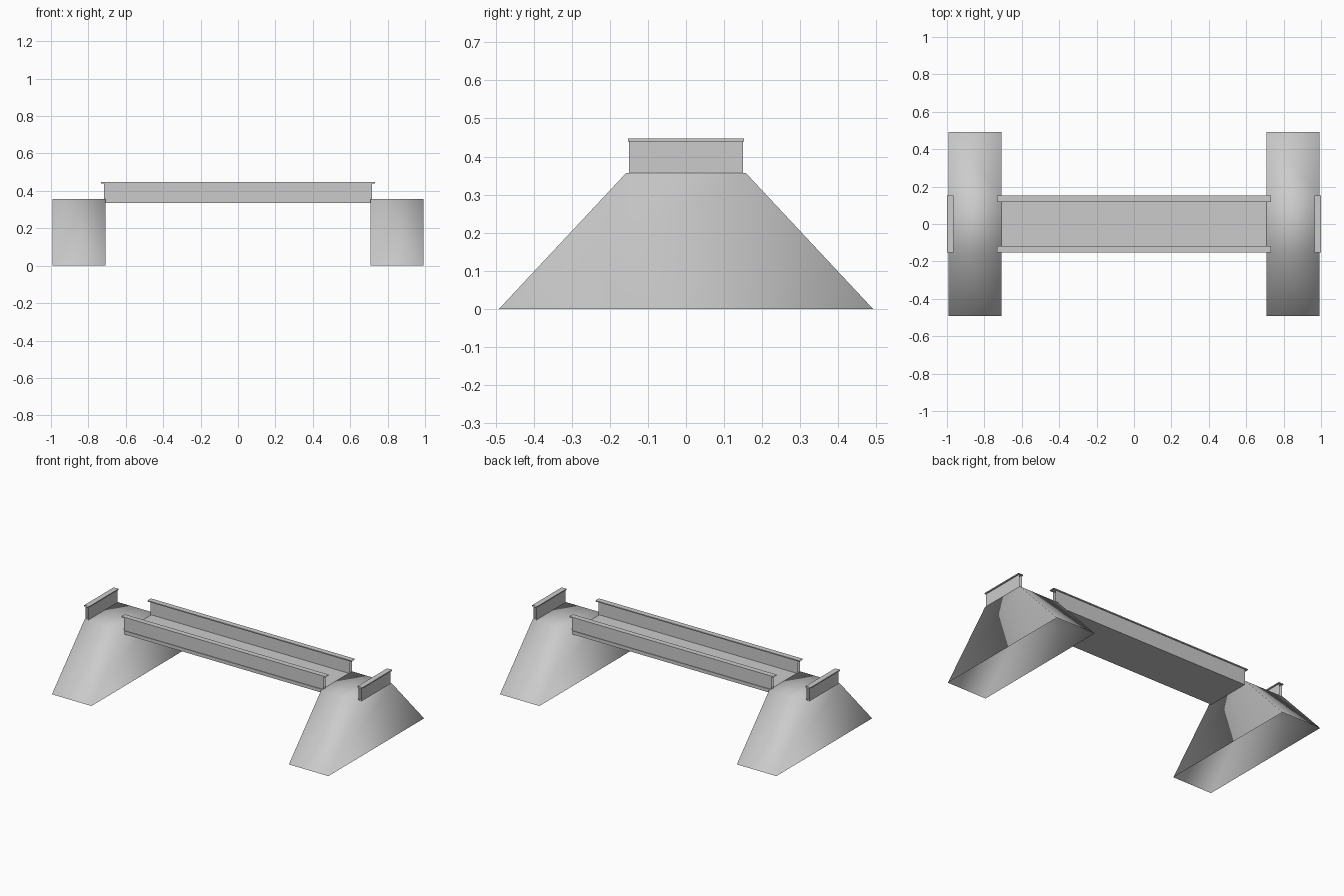
import bpy

if "Cube" in bpy.data.objects:
    bpy.data.objects.remove(bpy.data.objects["Cube"])


def make_object(name, verts, faces, smooth=False):
    mesh = bpy.data.meshes.new(name)
    mesh.from_pydata(verts, [], faces)
    mesh.validate()
    obj = bpy.data.objects.new(name, mesh)
    bpy.context.collection.objects.link(obj)
    for p in mesh.polygons:
        p.use_smooth = smooth
    return obj


def sweep(name, parts, to_world):
    """Open-ended extrusions: each part is (closed profile, half length)."""
    verts, faces = [], []
    for profile, half in parts:
        base, n = len(verts), len(profile)
        for end in (-half, half):
            verts += [to_world(p, z, end) for p, z in profile]
        faces += [(base + i, base + (i + 1) % n, base + n + (i + 1) % n, base + n + i)
                  for i in range(n)]
    obj = make_object(name, verts, faces)
    # Consistent outward normals
    import bmesh
    bm = bmesh.new()
    bm.from_mesh(obj.data)
    bmesh.ops.recalc_face_normals(bm, faces=bm.faces)
    bm.to_mesh(obj.data)
    bm.free()
    return obj


def rect(a, b, z0, z1):
    return [(a, z0), (b, z0), (b, z1), (a, z1)]


TOP = 0.357

for side, s in (("left", -1), ("right", 1)):
    # Trapezoid end support, open underneath, fully smooth shaded
    xa, xb = sorted((s * 0.709, s * 0.993))
    outline = [(-0.491, 0), (0.491, 0), (0.157, TOP), (-0.157, TOP)]
    verts = [(x, y, z) for x in (xa, xb) for y, z in outline]
    faces = [(3, 2, 1, 0), (4, 5, 6, 7), (1, 2, 6, 5), (2, 3, 7, 6), (3, 0, 4, 7)]
    make_object(f"{side}_support", verts, faces, smooth=True)

    # Short end rail: upright wall and overhanging cap
    sweep(f"{side}_end_rail",
          [(rect(0.972, 0.992, TOP, 0.44), 0.15),
           (rect(0.965, 1.0, 0.44, 0.447), 0.152)],
          lambda p, z, t, s=s: (s * p, t, z))

# Deck spanning the two supports
sweep("deck", [(rect(-0.15, 0.15, 0.335, TOP), 0.709)],
      lambda p, z, t: (t, p, z))

# Long side rails
for side, s in (("front", -1), ("back", 1)):
    sweep(f"{side}_rail",
          [(rect(0.124, 0.146, TOP, 0.44), 0.717),
           (rect(0.117, 0.152, 0.44, 0.447), 0.732)],
          lambda p, z, t, s=s: (t, s * p, z))
